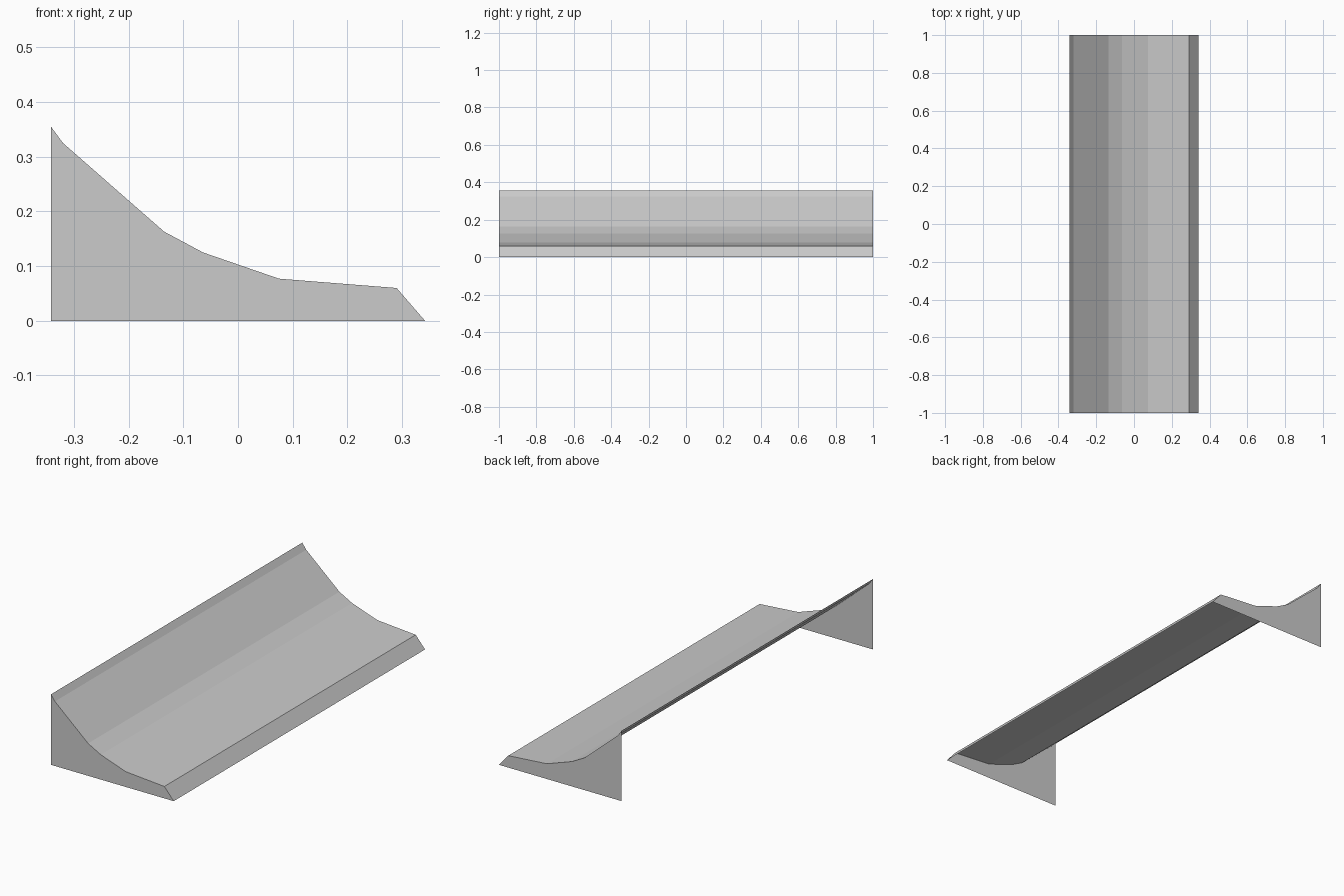
import bpy, bmesh

cube = bpy.data.objects.get("Cube")
if cube:
    bpy.data.objects.remove(cube)

grey = bpy.data.materials.new("plain grey")
grey.use_nodes = True
colour = (0.6, 0.6, 0.6, 1)
grey.diffuse_color = colour
grey.node_tree.nodes["Principled BSDF"].inputs["Base Color"].default_value = colour

# Curved ramp profile (x, z), from the tall edge down to the foot of the lip
PROFILE = [(-0.342, 0.355), (-0.32, 0.325), (-0.135, 0.163), (-0.064, 0.125),
           (0.075, 0.077), (0.29, 0.06), (0.342, 0)]
HALF_LENGTH = 1


def add_part(name, build):
    bm = bmesh.new()
    build(bm)
    mesh = bpy.data.meshes.new(name)
    bm.to_mesh(mesh)
    bm.free()
    mesh.materials.append(grey)
    part = bpy.data.objects.new(name, mesh)
    bpy.context.collection.objects.link(part)


def row(bm, y, points):
    return [bm.verts.new((x, y, z)) for x, z in points]


# Ramp surface: one flat strip per profile segment, open at the back and below
def ramp(bm):
    front, back = (row(bm, y, PROFILE) for y in (-HALF_LENGTH, HALF_LENGTH))
    for i in range(len(PROFILE) - 1):
        bm.faces.new((front[i], front[i + 1], back[i + 1], back[i]))


# End panels: the profile closed down to the ground, facing outwards
def end_panel(side):
    def build(bm):
        outline = PROFILE + [(PROFILE[0][0], 0)]
        if side < 0:
            outline = outline[::-1]
        bm.faces.new(row(bm, side * HALF_LENGTH, outline))
    return build


add_part("ramp_surface", ramp)
add_part("front_end_panel", end_panel(-1))
add_part("back_end_panel", end_panel(1))
